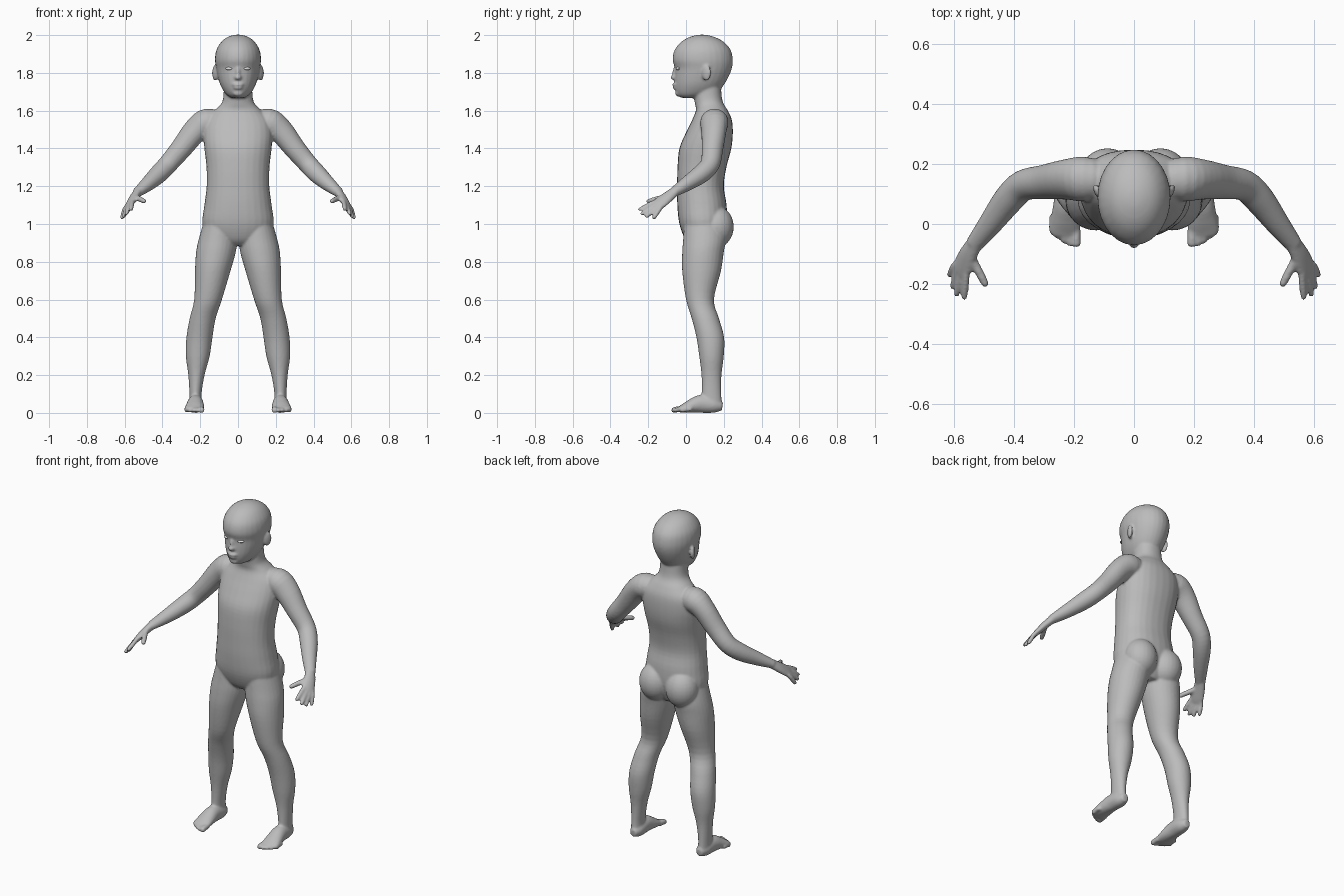
import bpy
import bmesh
from math import cos, sin, tau
from mathutils import Vector, Matrix

if "Cube" in bpy.data.objects:
    bpy.data.objects.remove(bpy.data.objects["Cube"])


def material(name, value):
    mat = bpy.data.materials.new(name)
    mat.use_nodes = True
    colour = (value, value, value, 1)
    mat.diffuse_color = colour
    mat.node_tree.nodes["Principled BSDF"].inputs["Base Color"].default_value = colour
    return mat


def smooth_path(rows, steps=4):
    """Catmull-Rom interpolation through rows of numbers."""
    out = []
    last = len(rows) - 1
    for i in range(last):
        a, b, c, d = (rows[min(max(k, 0), last)] for k in range(i - 1, i + 3))
        for s in range(steps):
            t = s / steps
            out.append([q + t / 2 * (r - p + t * (2 * p - 5 * q + 4 * r - w
                        + t * (3 * (q - r) + w - p)))
                        for p, q, r, w in zip(a, b, c, d)])
    return out + [list(rows[-1])]


def loft(bm, rows, side=(1, 0, 0), level=False, power=1.0, sides=28):
    """Skin elliptical rings given as x, y, z, side radius, cross radius."""
    rows = smooth_path(rows)
    centres = [Vector(r[:3]) for r in rows]
    rings = []
    for i, row in enumerate(rows):
        along = centres[min(i + 1, len(rows) - 1)] - centres[max(i - 1, 0)]
        along = Vector((0, 0, 1)) if level else along.normalized()
        u = Vector(side)
        u = (u - along * u.dot(along)).normalized()
        v = along.cross(u)
        ring = []
        for k in range(sides):
            c, s = cos(tau * k / sides), sin(tau * k / sides)
            c = abs(c) ** power * (1 if c > 0 else -1)
            s = abs(s) ** power * (1 if s > 0 else -1)
            ring.append(bm.verts.new(centres[i] + u * c * row[3] + v * s * row[4]))
        rings.append(ring)
    for a, b in zip(rings, rings[1:]):
        for k in range(sides):
            n = (k + 1) % sides
            bm.faces.new((a[k], a[n], b[n], b[k]))
    bm.faces.new(rings[0][::-1])
    bm.faces.new(rings[-1])


def column(bm, rows, power=1.0):
    """Level rings given as z, x min, x max, y front, y back."""
    loft(bm, [((a + b) / 2, (f + k) / 2, z, (b - a) / 2, (k - f) / 2)
              for z, a, b, f, k in rows], level=True, power=power)


def ball(bm, centre, radii, turn=0.0):
    mat = (Matrix.Translation(centre) @ Matrix.Rotation(turn, 4, "Z")
           @ Matrix.Diagonal((*radii, 1)))
    bmesh.ops.create_uvsphere(bm, u_segments=24, v_segments=16, radius=1, matrix=mat)


def finish(bm, name, mat):
    bmesh.ops.recalc_face_normals(bm, faces=bm.faces)
    mesh = bpy.data.meshes.new(name)
    bm.to_mesh(mesh)
    bm.free()
    mesh.materials.append(mat)
    mesh.polygons.foreach_set("use_smooth", [True] * len(mesh.polygons))
    obj = bpy.data.objects.new(name, mesh)
    bpy.context.collection.objects.link(obj)
    return obj


skin = material("plain grey", 0.5)
eye_white = material("light grey", 0.8)
bm = bmesh.new()

# Left leg, then the hip pad behind it
column(bm, [
    (1.0, .01, .185, -.01, .2), (.92, .005, .208, -.015, .21),
    (.85, .012, .222, -.02, .2), (.75, .04, .228, -.02, .185),
    (.6, .085, .232, 0, .148), (.5, .118, .256, .03, .175),
    (.4, .135, .273, .055, .202), (.3, .15, .276, .07, .2),
    (.2, .177, .263, .082, .188), (.1, .193, .257, .083, .187),
    (.03, .19, .257, .075, .193)])
ball(bm, (.088, .16, .985), (.095, .093, .11))

# Left foot and toes
loft(bm, [(.222, .193, .035, .02, .022), (.222, .15, .04, .038, .04),
          (.225, .08, .048, .042, .048), (.228, .02, .034, .049, .034),
          (.231, -.02, .022, .052, .021), (.232, -.04, .017, .045, .014)])
for i in range(5):
    x = .193 + .02 * i
    tip = -.068 + .003 * i * i
    r = .016 if i == 0 else .0115
    loft(bm, [(x, tip + .05, .02, r, r), (x, tip + .02, .018, r, r),
              (x, tip, .014, r, r), (x, tip - .009, .013, r * .6, r * .6)], sides=12)

# Left arm
loft(bm, [(.08, .15, 1.53, .05, .05), (.16, .15, 1.54, .075, .072),
          (.225, .148, 1.495, .07, .063), (.3, .14, 1.4, .058, .056),
          (.37, .128, 1.318, .052, .051), (.42, .08, 1.265, .05, .049),
          (.48, 0, 1.21, .04, .038), (.535, -.07, 1.165, .029, .024)],
     side=(.7, .6, 0))

# Left palm, fingers and thumb
across = Vector((.05, .035, -.045))
loft(bm, [(.528, -.06, 1.172, .028, .023), (.552, -.1, 1.14, .035, .021),
          (.57, -.14, 1.11, .04, .017), (.58, -.163, 1.093, .036, .013)], side=across)
wrist = Vector((.542, -.09, 1.145))
knuckle = Vector((.559, -.168, 1.116))
tips = [(.567, -.252, 1.073), (.593, -.24, 1.05), (.606, -.215, 1.035), (.616, -.175, 1.026)]
fingers = [(knuckle + across * .27 * i, Vector(t), .0125) for i, t in enumerate(tips)]
fingers.append((Vector((.535, -.125, 1.14)), Vector((.492, -.208, 1.118)), .0145))
for base, tip, r in fingers:
    start = base.lerp(wrist, .35)
    loft(bm, [(*start, r, r), (*base, r, r), (*base.lerp(tip, .55), r, r),
              (*base.lerp(tip, .9), r * .85, r * .85), (*tip, r * .5, r * .5)],
         side=across, sides=12)

# Left ear
ball(bm, (.121, .108, 1.8), (.012, .027, .042), turn=-.45)

# Copy every left part to the right
copy = bmesh.ops.duplicate(bm, geom=bm.verts[:] + bm.edges[:] + bm.faces[:])
for item in copy["geom"]:
    if isinstance(item, bmesh.types.BMVert):
        item.co.x *= -1

# Torso and neck
column(bm, [(z, -w, w, f, b) for z, w, f, b in [
    (.885, .07, .03, .17), (.92, .15, -.005, .19), (1.0, .188, -.035, .215),
    (1.1, .178, -.046, .215), (1.2, .166, -.047, .2), (1.3, .167, -.045, .214),
    (1.4, .178, -.035, .24), (1.48, .183, -.002, .248), (1.55, .17, .032, .243),
    (1.6, .125, .052, .222), (1.635, .09, .048, .2), (1.67, .078, .042, .19),
    (1.73, .075, .04, .185)]], power=.9)

# Head
column(bm, [(z, -w, w, f, b) for z, w, f, b in [
    (1.668, .035, -.025, .08), (1.682, .058, -.045, .13), (1.705, .077, -.056, .175),
    (1.74, .095, -.06, .203), (1.78, .107, -.06, .226), (1.825, .116, -.059, .243),
    (1.87, .122, -.071, .248), (1.92, .115, -.061, .237), (1.96, .092, -.03, .205),
    (1.985, .064, .008, .163), (1.999, .03, .05, .12), (2.002, .01, .075, .095)]])

# Nose, lips and chin
ball(bm, (0, -.06, 1.776), (.019, .022, .015))
ball(bm, (0, -.056, 1.8), (.012, .016, .035))
ball(bm, (0, -.056, 1.738), (.032, .017, .009))
ball(bm, (0, -.054, 1.721), (.027, .017, .009))
ball(bm, (0, -.035, 1.692), (.03, .023, .018))

for v in bm.verts:
    v.co.z = max(v.co.z, 0)

# Fuse the parts into one soft skin
body = finish(bm, "body", skin)
fuse = body.modifiers.new("fuse", "REMESH")
fuse.mode = "VOXEL"
fuse.voxel_size = .0065
fuse.use_smooth_shade = True
soften = body.modifiers.new("soften", "SMOOTH")
soften.factor = .5
soften.iterations = 5

# Eyes
for name, s in (("left_eye", 1), ("right_eye", -1)):
    bm = bmesh.new()
    ball(bm, (s * .047, -.042, 1.823), (.02, .011, .008), turn=s * .3)
    finish(bm, name, eye_white)
